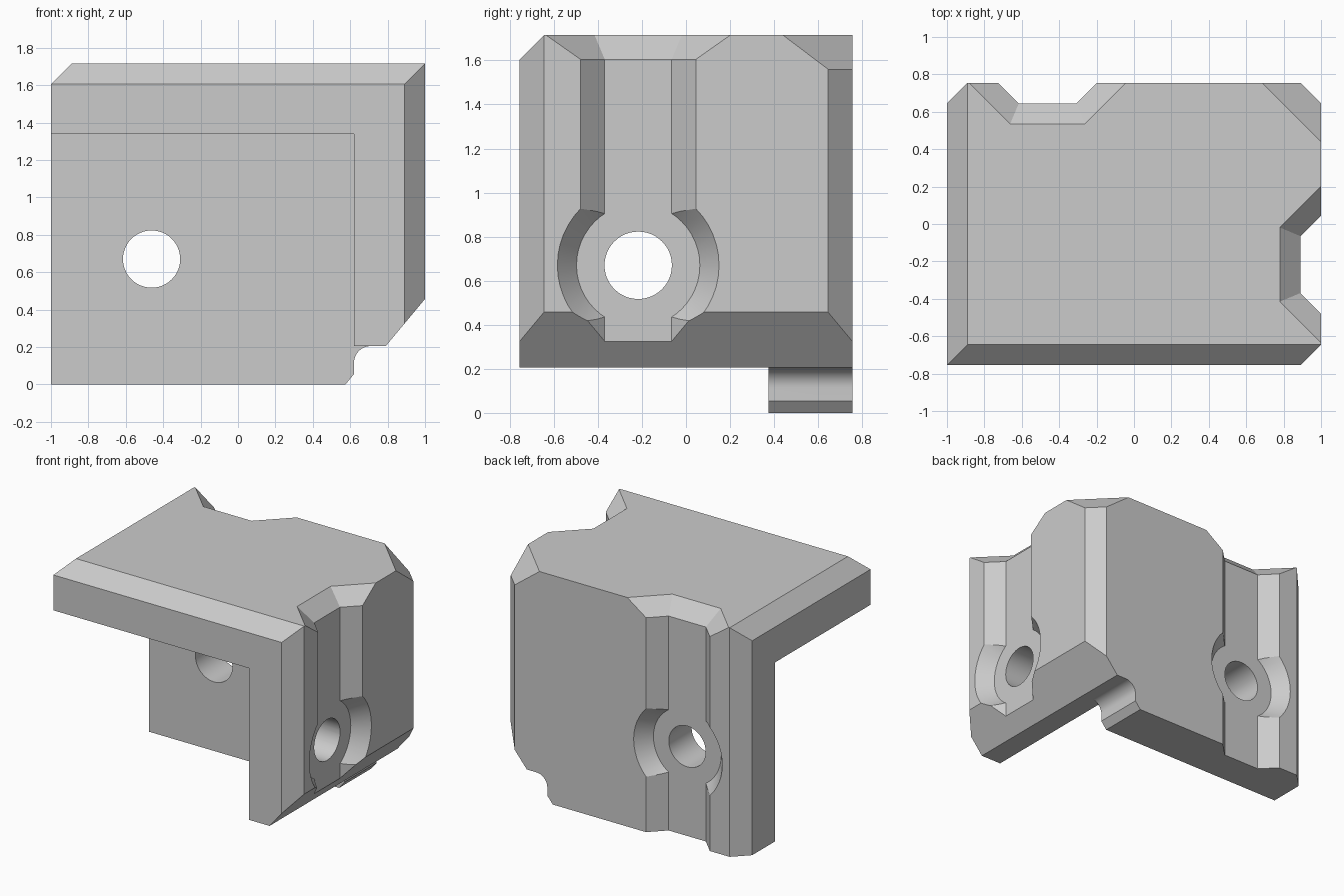
import bpy, bmesh, math
from mathutils import Vector

cube = bpy.data.objects.get("Cube")
if cube:
    bpy.data.objects.remove(cube, do_unlink=True)

HX, HY, TOP = 1.0, 0.755, 1.715   # outer half sizes and height
C = 0.11                          # chamfer and channel depth
INX, INY, INZ = 0.62, 0.375, 1.34  # inner faces of the three plates
HOLE_Z = 0.67
SEG = 48

grey = bpy.data.materials.new("plain grey")
grey.use_nodes = True
grey.diffuse_color = (0.6, 0.6, 0.6, 1)
grey.node_tree.nodes["Principled BSDF"].inputs["Base Color"].default_value = (0.6, 0.6, 0.6, 1)


def make_object(name, bm):
    bmesh.ops.recalc_face_normals(bm, faces=bm.faces)
    mesh = bpy.data.meshes.new(name)
    bm.to_mesh(mesh)
    bm.free()
    obj = bpy.data.objects.new(name, mesh)
    bpy.context.collection.objects.link(obj)
    return obj


def loft(rings):
    """Closed solid through rings of equal point count."""
    bm = bmesh.new()
    loops = [[bm.verts.new(p) for p in ring] for ring in rings]
    n = len(loops[0])
    for a, b in zip(loops, loops[1:]):
        for i in range(n):
            j = (i + 1) % n
            bm.faces.new((a[i], a[j], b[j], b[i]))
    bm.faces.new(loops[0][::-1])
    bm.faces.new(loops[-1])
    return bm


def box(lo, hi):
    base = [(lo[0], lo[1]), (hi[0], lo[1]), (hi[0], hi[1]), (lo[0], hi[1])]
    return loft([[(x, y, z) for x, y in base] for z in (lo[2], hi[2])])


def slice_off(bm, point, normal):
    """Cut away everything beyond the plane and cap the cut."""
    geom = bm.verts[:] + bm.edges[:] + bm.faces[:]
    cut = bmesh.ops.bisect_plane(bm, geom=geom, dist=1e-5, plane_co=Vector(point),
                                 plane_no=Vector(normal).normalized(), clear_outer=True)
    edges = [e for e in cut["geom_cut"]
             if isinstance(e, bmesh.types.BMEdge) and len(e.link_faces) < 2]
    bmesh.ops.contextual_create(bm, geom=edges)


def subtract(obj, bm):
    cutter = make_object("cutter", bm)
    cutter.hide_render = True
    mod = obj.modifiers.new("cut", "BOOLEAN")
    mod.operation = "DIFFERENCE"
    mod.solver = "EXACT"
    mod.object = cutter
    bpy.context.view_layer.objects.active = obj
    bpy.ops.object.modifier_apply(modifier=mod.name)
    bpy.data.objects.remove(cutter, do_unlink=True)


# Front outline with the round relief at the lower corner
R = 0.09
relief = [(INX + R - R * math.cos(a), 0.115 + R * math.sin(a))
          for a in [math.pi / 2 * i / 12 for i in range(13)]]
outline = [(-HX, 0), (0.575, 0), (INX, 0.055)] + relief + [
    (0.79, 0.205), (HX, 0.457), (HX, TOP), (-HX + C, TOP), (-HX, TOP - C)]
body = loft([[(x, y, z) for x, z in outline] for y in (-HY, HY)])

# Chamfers: front top edge, three upright edges, and the far top corner
slice_off(body, (0, -HY, TOP - C), (0, -1, 1))
slice_off(body, (HX, -HY + C, 0), (1, -1, 0))
slice_off(body, (-HX, HY - C, 0), (-1, 1, 0))
slice_off(body, (HX, HY - C, 0), (1, 1, 0))
slice_off(body, (HX, 0.44, TOP), (0.155, 0.155, 0.205))
bracket = make_object("corner_bracket", body)
bracket.data.materials.append(grey)

# Hollow under the top plate, and the raised lower edge of the side wall
subtract(bracket, box((-2, -2, -1), (INX, INY, INZ)))
subtract(bracket, box((0.5, -2, -1), (2, INY, 0.205)))


def wall_cutters(place, half):
    """Channel, countersink and bolt hole; place maps (out, along, z)."""
    def channel_ring(z, grow):
        out, reach = -C - grow, 0.2
        inner = half + grow * 0.42
        outer = inner + reach - out
        return [place(reach, -outer, z), place(out, -inner, z),
                place(out, inner, z), place(reach, outer, z)]

    def circle(out, r):
        return [place(out, r * math.cos(t), HOLE_Z + r * math.sin(t))
                for t in [math.tau * i / SEG for i in range(SEG)]]

    channel = loft([channel_ring(-0.5, 0), channel_ring(TOP - C, 0), channel_ring(TOP + C, 2 * C)])
    sink = loft([circle(-C, 0.28), circle(C, 0.454)])
    hole = loft([circle(-0.6, 0.153), circle(0.2, 0.153)])
    return channel, sink, hole


# Side wall, then back wall
side = wall_cutters(lambda o, a, z: (HX + o, -0.217 + a, z), 0.152)
back = wall_cutters(lambda o, a, z: (-0.462 + a, HY + o, z), 0.154)
for cutter in side + back:
    subtract(bracket, cutter)

# Smooth the round faces, keep the chamfers crisp
bpy.ops.object.select_all(action="DESELECT")
bracket.select_set(True)
bpy.context.view_layer.objects.active = bracket
bpy.ops.object.shade_smooth_by_angle(angle=math.radians(20))
